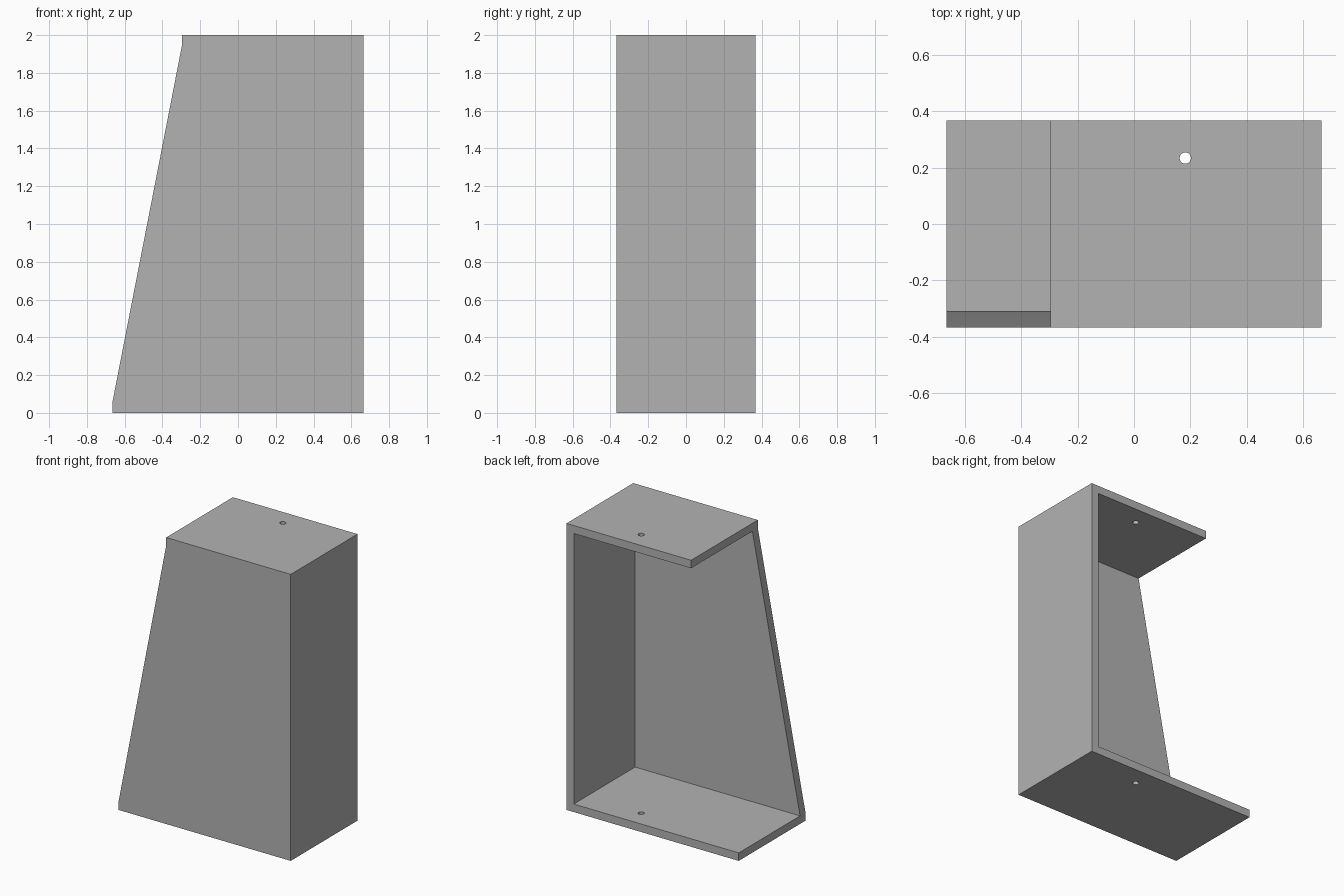
import bpy
import bmesh
import math

cube = bpy.data.objects.get("Cube")
if cube:
    bpy.data.objects.remove(cube, do_unlink=True)

# Overall size
X, Y, H = 0.665, 0.368, 2.0
TOP_X = -0.297          # open edge of the top panel
T, FRONT_T = 0.056, 0.06
HOLE_X, HOLE_Y, HOLE_R = 0.182, 0.234, 0.02

grey = bpy.data.materials.new("plain grey")
grey.use_nodes = True
colour = (0.45, 0.45, 0.45, 1)
grey.diffuse_color = colour
grey.node_tree.nodes["Principled BSDF"].inputs["Base Color"].default_value = colour


def prism(name, profile, y0, y1):
    """Extrude an (x, z) outline from y0 to y1."""
    bm = bmesh.new()
    face = bm.faces.new([bm.verts.new((x, y0, z)) for x, z in profile])
    new = bmesh.ops.extrude_face_region(bm, geom=[face])["geom"]
    verts = [v for v in new if isinstance(v, bmesh.types.BMVert)]
    bmesh.ops.translate(bm, verts=verts, vec=(0, y1 - y0, 0))
    bmesh.ops.recalc_face_normals(bm, faces=bm.faces)
    mesh = bpy.data.meshes.new(name)
    bm.to_mesh(mesh)
    bm.free()
    mesh.materials.append(grey)
    obj = bpy.data.objects.new(name, mesh)
    bpy.context.collection.objects.link(obj)
    return obj


# One bracket: C-shaped panels, open at the back and on the slanted side
bracket = prism("bracket", [
    (-X, 0), (X, 0), (X, H), (TOP_X, H),
    (TOP_X, H - T), (X - T, H - T), (X - T, T), (-X, T)], -Y, Y)

# Tapered front panel, joined flush with the bracket
front_panel = prism("front_panel", [
    (-X, 0), (X, 0), (X, H), (TOP_X, H), (TOP_X, H - T), (-X, T)], -Y, -Y + FRONT_T)
front_panel.hide_render = True
front_panel.hide_viewport = True

# Screw hole cutter through top and bottom panels
bpy.ops.mesh.primitive_cylinder_add(
    vertices=32, radius=HOLE_R, depth=H * 1.2, location=(HOLE_X, HOLE_Y, H / 2))
cutter = bpy.context.object
cutter.name = "hole_cutter"
cutter.data.materials.append(grey)

for name, operation, other in (("front", "UNION", front_panel),
                               ("holes", "DIFFERENCE", cutter)):
    mod = bracket.modifiers.new(name, "BOOLEAN")
    mod.operation = operation
    mod.solver = "EXACT"
    mod.object = other

# Apply the cuts and discard the helpers
bpy.context.view_layer.update()
result = bpy.data.meshes.new_from_object(
    bracket.evaluated_get(bpy.context.evaluated_depsgraph_get()))
bracket.modifiers.clear()
bracket.data = result
for helper in (front_panel, cutter):
    bpy.data.objects.remove(helper, do_unlink=True)

# Smooth the hole walls only
bpy.ops.object.select_all(action="DESELECT")
bracket.select_set(True)
bpy.context.view_layer.objects.active = bracket
bpy.ops.object.shade_smooth_by_angle(angle=math.radians(30))
